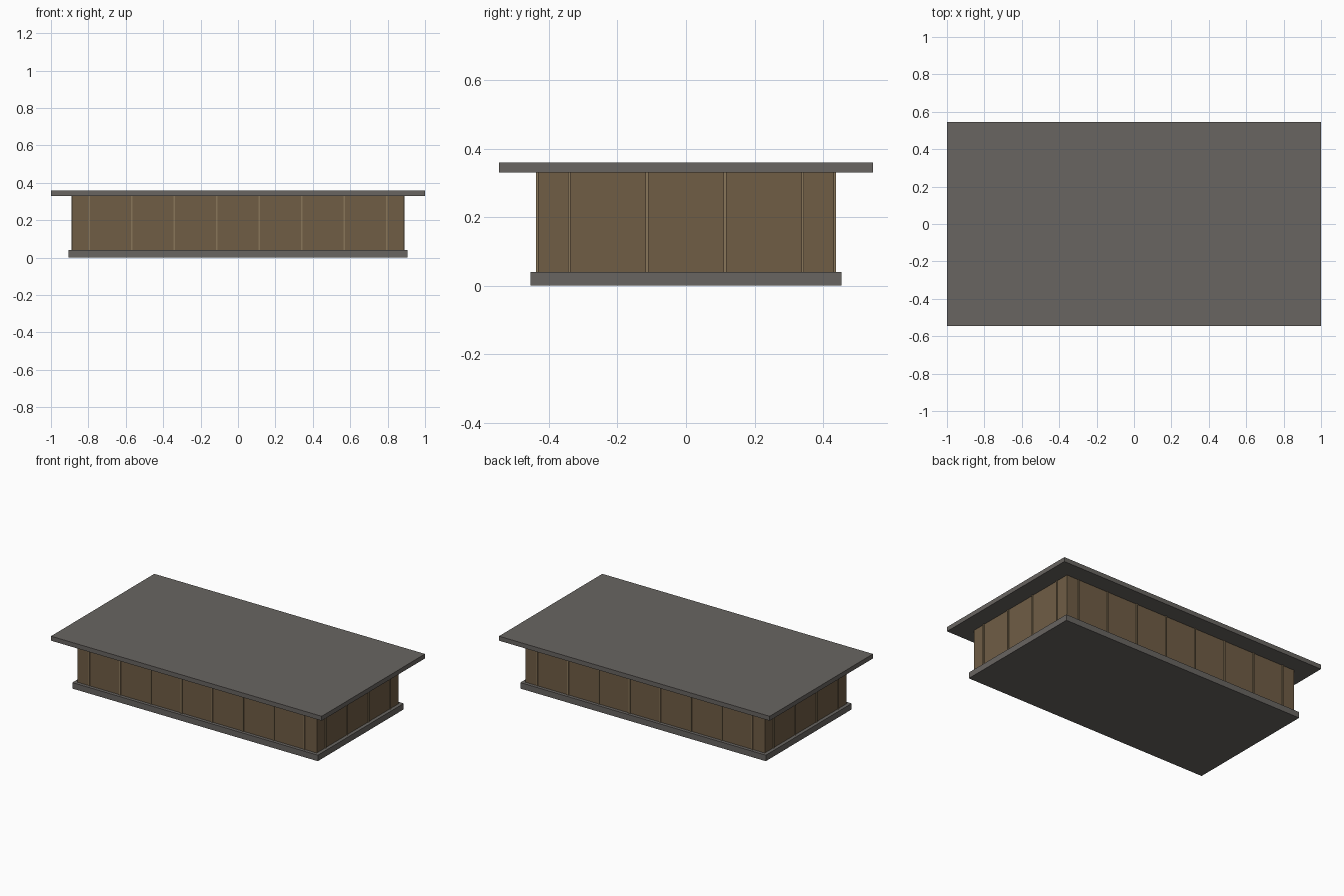
import bpy

if "Cube" in bpy.data.objects:
    bpy.data.objects.remove(bpy.data.objects["Cube"])


def material(name, rgb):
    m = bpy.data.materials.new(name)
    m.diffuse_color = (*rgb, 1)
    m.use_nodes = True
    m.node_tree.nodes["Principled BSDF"].inputs["Base Color"].default_value = m.diffuse_color
    return m


SLATE = material("slate_grey", (0.14, 0.13, 0.12))
WOOD = material("brown_wood", (0.16, 0.11, 0.06))
TRIM = material("light_wood", (0.25, 0.18, 0.10))


def box(name, x, y, z, mat):
    """Box from (min, max) pairs on each axis."""
    lims = (x, y, z)
    bpy.ops.mesh.primitive_cube_add(size=1)
    ob = bpy.context.object
    ob.name = name
    for v in ob.data.vertices:
        v.co = [lims[i][1] if v.co[i] > 0 else lims[i][0] for i in range(3)]
    ob.data.materials.append(mat)
    return ob


Z0, Z1 = 0.04, 0.33          # wall bottom and top
WX, WY = 0.884, 0.431        # wall half sizes
PROUD = 0.006                # how far the battens stand out
STEP = 0.227                 # batten spacing

# Base slab, walls and overhanging flat roof
box("base_slab", (-0.907, 0.907), (-0.453, 0.453), (0, Z0), SLATE)
box("walls", (-WX, WX), (-WY, WY), (Z0, Z1), WOOD)
box("roof_slab", (-1, 1), (-0.545, 0.545), (Z1, 0.36), SLATE)

# Vertical battens on the long walls
for i in range(8):
    c = (i - 3.5) * STEP
    for side, s in (("front", -1), ("back", 1)):
        y = sorted((s * (WY - 0.005), s * (WY + PROUD)))
        box(f"{side}_batten_{i + 1}", (c - 0.004, c + 0.004), y, (Z0, Z1), TRIM)

# Vertical battens on the short walls
for i in range(4):
    c = (i - 1.5) * STEP
    for side, s in (("left", -1), ("right", 1)):
        x = sorted((s * (WX - 0.005), s * (WX + PROUD)))
        box(f"{side}_batten_{i + 1}", x, (c - 0.004, c + 0.004), (Z0, Z1), TRIM)
